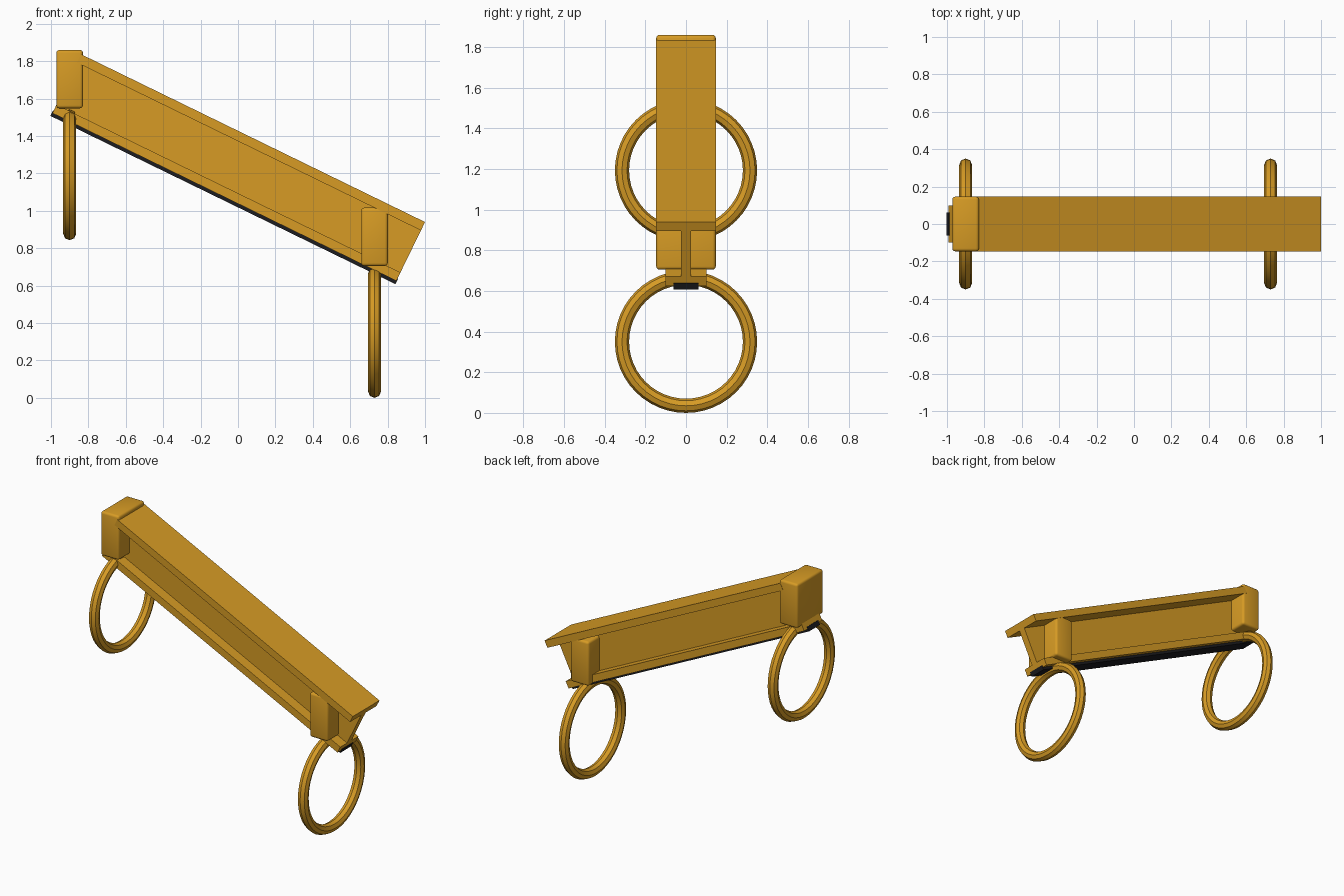
import bpy, bmesh, math
from mathutils import Vector

if "Cube" in bpy.data.objects:
    bpy.data.objects.remove(bpy.data.objects["Cube"])

def material(name, rgb):
    m = bpy.data.materials.new(name)
    m.diffuse_color = (*rgb, 1.0)
    m.use_nodes = True
    m.node_tree.nodes["Principled BSDF"].inputs["Base Color"].default_value = m.diffuse_color
    return m

GOLD = material("golden yellow", (0.68, 0.33, 0.018))
BLACK = material("soft black", (0.012, 0.012, 0.014))

# Beam frame: runs down to the right, "up" is square to the beam
ANG = math.radians(26)
ALONG = Vector((math.cos(ANG), 0, -math.sin(ANG)))
UP = Vector((math.sin(ANG), 0, math.cos(ANG)))
LENGTH, HEIGHT = 2.046, 0.35
BASE = Vector((1.0, 0, 0.94)) - UP * HEIGHT - ALONG * LENGTH  # lower left end

def finish(name, bm, mat):
    bmesh.ops.recalc_face_normals(bm, faces=bm.faces)
    me = bpy.data.meshes.new(name)
    bm.to_mesh(me)
    bm.free()
    me.materials.append(mat)
    ob = bpy.data.objects.new(name, me)
    bpy.context.collection.objects.link(ob)
    return ob

def smooth(ob, angle=35):
    bpy.ops.object.select_all(action='DESELECT')
    ob.select_set(True)
    bpy.context.view_layer.objects.active = ob
    bpy.ops.object.shade_smooth_by_angle(angle=math.radians(angle))

def extrude_profile(name, profile, start, end, mat):
    """Extrude a (y, height) outline along the tilted beam axis."""
    bm = bmesh.new()
    face = bm.faces.new([bm.verts.new(BASE + ALONG * start + Vector((0, y, 0)) + UP * h)
                         for y, h in profile])
    new = bmesh.ops.extrude_face_region(bm, geom=[face])["geom"]
    bmesh.ops.translate(bm, vec=ALONG * (end - start),
                        verts=[v for v in new if isinstance(v, bmesh.types.BMVert)])
    if not any(f for f in bm.faces if f is face):
        bm.faces.new([v for v in face.verts])
    return finish(name, bm, mat)

# I-beam: wide top flange, narrow bottom flange
half = [(0.10, 0), (0.10, 0.05), (0.025, 0.05), (0.025, 0.30), (0.148, 0.30), (0.148, HEIGHT)]
extrude_profile("beam", half + [(-y, h) for y, h in reversed(half)], 0, LENGTH, GOLD)

# Black strip let into the underside
extrude_profile("underside_strip",
                [(0.062, -0.018), (0.062, 0.014), (-0.062, 0.014), (-0.062, -0.018)],
                -0.003, LENGTH + 0.003, BLACK)

def clamp(name, x, z0, z1):
    """Rounded block around the beam."""
    bm = bmesh.new()
    bmesh.ops.create_cube(bm, size=1)
    for v in bm.verts:
        v.co = Vector((x + v.co.x * 0.142, v.co.y * 0.293, (z0 + z1) / 2 + v.co.z * (z1 - z0)))
    bmesh.ops.bevel(bm, geom=bm.edges[:], offset=0.016, segments=3, profile=0.5, affect='EDGES')
    smooth(finish(name, bm, GOLD))

def ring(name, x, z):
    """Hanging ring standing in the y-z plane."""
    bpy.ops.mesh.primitive_torus_add(major_segments=48, minor_segments=8,
                                     major_radius=0.315, minor_radius=0.035,
                                     location=(x, 0, z), rotation=(0, math.pi / 2, 0))
    ob = bpy.context.object
    ob.name = name
    ob.data.materials.append(GOLD)
    smooth(ob)

# Clamp and ring at each end
for side, x, lift in (("upper", -0.90, 0.843), ("lower", 0.73, 0.0)):
    clamp(side + "_clamp", x, 0.705 + lift, 1.017 + lift)
    ring(side + "_ring", x, 0.35 + lift)
